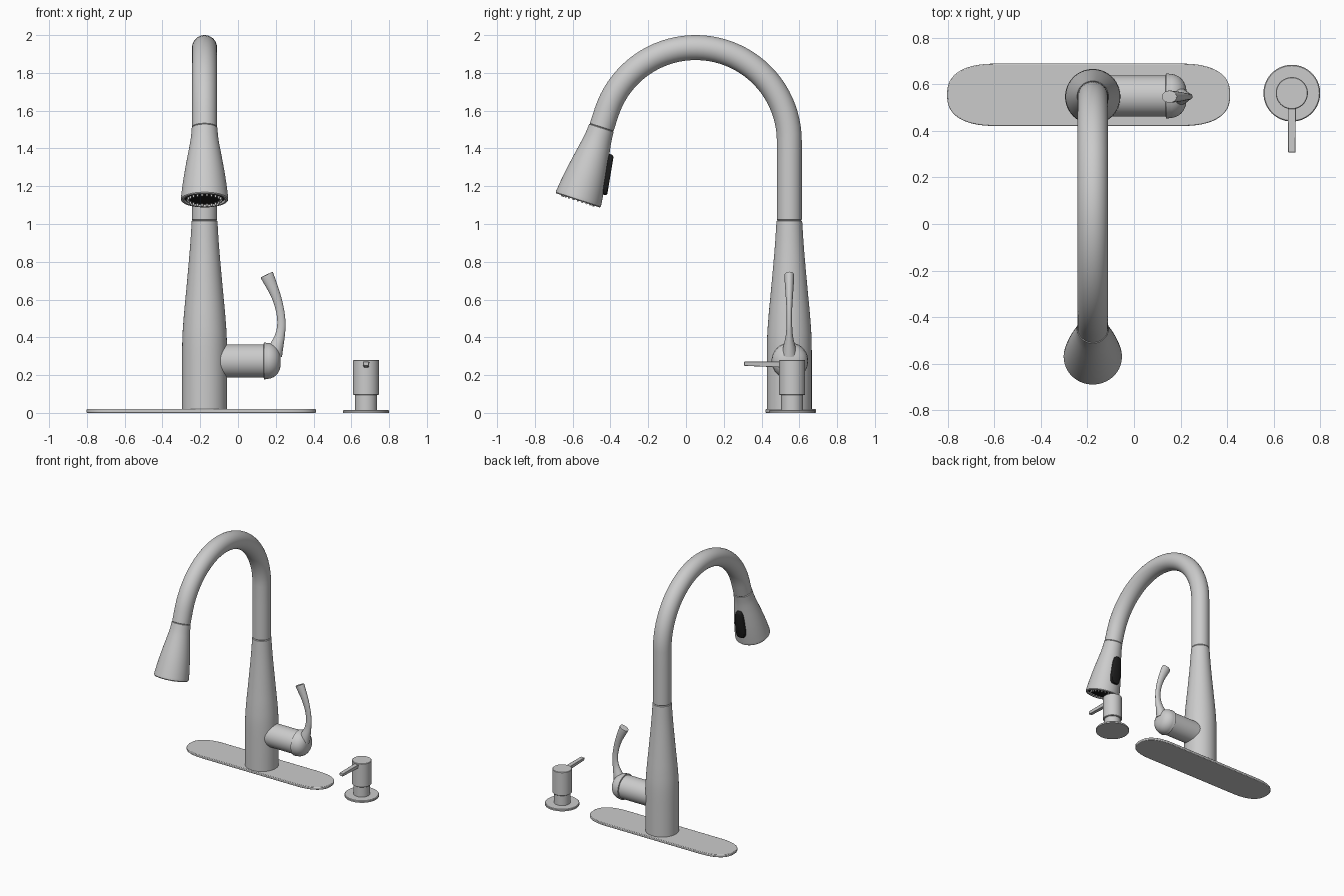
import bpy, bmesh, math
from mathutils import Vector, Matrix

if "Cube" in bpy.data.objects:
    bpy.data.objects.remove(bpy.data.objects["Cube"])


def material(name, c):
    m = bpy.data.materials.new(name)
    m.diffuse_color = (c, c, c, 1)
    m.use_nodes = True
    m.node_tree.nodes["Principled BSDF"].inputs["Base Color"].default_value = m.diffuse_color
    return m


STEEL = material("brushed_steel", 0.6)
BLACK = material("black_rubber", 0.012)


def finish(name, bm, mat, matrix=None, bevel=0):
    bmesh.ops.recalc_face_normals(bm, faces=bm.faces)
    me = bpy.data.meshes.new(name)
    bm.to_mesh(me)
    bm.free()
    if matrix:
        me.transform(matrix)
    me.materials.append(mat)
    ob = bpy.data.objects.new(name, me)
    bpy.context.collection.objects.link(ob)
    if bevel:
        b = ob.modifiers.new("bevel", 'BEVEL')
        b.width, b.segments, b.limit_method = bevel, 2, 'ANGLE'
    bpy.ops.object.select_all(action='DESELECT')
    ob.select_set(True)
    bpy.context.view_layer.objects.active = ob
    bpy.ops.object.shade_smooth_by_angle(angle=math.radians(35))
    return ob


def skin(name, rings, mat, matrix=None, bevel=0):
    """Join equal rings of points into a closed, capped surface."""
    bm = bmesh.new()
    vs = [[bm.verts.new(p) for p in r] for r in rings]
    n = len(vs[0])
    for a, b in zip(vs, vs[1:]):
        for i in range(n):
            j = (i + 1) % n
            bm.faces.new((a[i], a[j], b[j], b[i]))
    bm.faces.new(vs[0][::-1])
    bm.faces.new(vs[-1])
    return finish(name, bm, mat, matrix, bevel)


def lathe(name, profile, mat, matrix, n=64):
    rings = [[(r * math.cos(2 * math.pi * i / n), r * math.sin(2 * math.pi * i / n), z)
              for i in range(n)] for r, z in profile]
    return skin(name, rings, mat, matrix)


def sweep(name, pts, sizes, side, mat, n=40):
    """Elliptical section along a flat path; sizes = (across path plane, along side)."""
    rings = []
    for k, p in enumerate(pts):
        t = (pts[min(k + 1, len(pts) - 1)] - pts[max(k - 1, 0)]).normalized()
        u = t.cross(side)
        a, b = sizes[k]
        rings.append([p + u * a * math.cos(2 * math.pi * i / n)
                      + side * b * math.sin(2 * math.pi * i / n) for i in range(n)])
    return skin(name, rings, mat)


def smooth(rows, steps=6):
    """Catmull-Rom interpolation through rows of numbers."""
    v = [Vector(r) for r in rows]
    out = []
    for i in range(len(v) - 1):
        p0, p1, p2, p3 = v[max(i - 1, 0)], v[i], v[i + 1], v[min(i + 2, len(v) - 1)]
        for s in range(steps):
            t = s / steps
            out.append(0.5 * (2 * p1 + (p2 - p0) * t + (2 * p0 - 5 * p1 + 4 * p2 - p3) * t * t
                              + (3 * p1 - p0 - 3 * p2 + p3) * t ** 3))
    return out + [v[-1]]


def spow(v, e):
    return math.copysign(abs(v) ** e, v)


X0, Y0 = -0.177, 0.547

# deck plate with blunt rounded ends
outline = []
for i in range(96):
    a = 2 * math.pi * (i + 0.5) / 96
    c, s = math.cos(a), math.sin(a)
    outline.append((-0.195 + math.copysign(0.388, c) + 0.22 * spow(c, 0.8),
                    0.555 + 0.134 * spow(s, 0.8)))
skin("deck_plate", [[(x, y, z) for x, y in outline] for z in (0, 0.02)], STEEL, bevel=0.004)

# tapered body
body = smooth([(0.119, 0.018), (0.119, 0.2), (0.118, 0.38), (0.111, 0.5), (0.099, 0.63),
               (0.087, 0.76), (0.076, 0.89), (0.068, 1.015)])
lathe("body", [tuple(p) for p in body] + [(0.064, 1.019)], STEEL,
      Matrix.Translation((X0, Y0, 0)))

# gooseneck tube
tilt = math.radians(18)
path = [Vector((X0, Y0, z)) for z in (1.0, 1.019, 1.023, 1.15, 1.3)]
sizes = [(0.06, 0.06), (0.062, 0.062)] + [(0.066, 0.066)] * 3
for i in range(41):
    a = (math.pi - tilt) * i / 40
    path.append(Vector((X0, 0.051 + 0.496 * math.cos(a), 1.438 + 0.496 * math.sin(a))))
    sizes.append((0.066, 0.066))
axis = Vector((0, -math.sin(tilt), -math.cos(tilt)))
joint = path[-1] + axis * 0.085
path += [joint - axis * 0.003, joint + axis * 0.002]
sizes += [(0.066, 0.066), (0.062, 0.062)]
sweep("gooseneck", path, sizes, Vector((1, 0, 0)), STEEL)

# spray head, hollow at the bottom; local z runs down the head, local -y faces the body
xa = Vector((1, 0, 0))
ya = axis.cross(xa)
HEAD = Matrix((xa, ya, axis)).transposed().to_4x4()
HEAD.translation = joint
shell = [(0.068, 0.003), (0.073, 0.06), (0.083, 0.12), (0.096, 0.19), (0.108, 0.26),
         (0.118, 0.33), (0.125, 0.39)]
lathe("spray_head", [(0.063, 0)] + [tuple(p) for p in smooth(shell, 4)]
      + [(0.125, 0.4), (0.121, 0.405), (0.11, 0.405), (0.107, 0.385)], STEEL, HEAD)
lathe("spray_face", [(0.107, 0.38), (0.107, 0.394), (0.1, 0.397)], BLACK, HEAD)

# ring of spray nubs
for i in range(22):
    a = 2 * math.pi * i / 22
    lathe("spray_nub", [(0.006, 0.39), (0.006, 0.408), (0.004, 0.411)], STEEL,
          HEAD @ Matrix.Translation((0.089 * math.cos(a), 0.089 * math.sin(a), 0)), 10)

# spray button, wider toward the bottom
rings = []
for lift, k in ((-0.03, 1), (0.012, 1), (0.018, 0.93), (0.021, 0.8)):
    ring = []
    for i in range(40):
        a = 2 * math.pi * i / 40
        w, h = spow(math.cos(a), 0.55) * k, spow(math.sin(a), 0.55) * (1 + k) / 2
        t = 0.227 + 0.107 * h
        ring.append(((0.036 + 0.006 * h) * w, -(0.102 + 0.016 * h + lift), t))
    rings.append(ring)
skin("spray_button", rings, BLACK, HEAD)

# handle hub and domed cap, turned along x
HUB = Matrix.Translation((0, 0.55, 0.275)) @ Matrix.Rotation(math.pi / 2, 4, 'Y')
lathe("handle_hub", [(0.088, -0.15), (0.088, 0.142)], STEEL, HUB)
dome = [(0.09 * math.cos(a) ** 0.8 + 0.005, 0.152 + 0.074 * math.sin(a))
        for a in (math.pi / 2 * i / 14 for i in range(14))]
lathe("handle_cap", [(0.09, 0.136), (0.097, 0.138), (0.097, 0.146)] + dome + [(0.003, 0.226)],
      STEEL, HUB)

# curved lever: x, z, half depth in x, half width in y
lever = smooth([(0.19, 0.31, 0.045, 0.04), (0.205, 0.355, 0.036, 0.031),
                (0.222, 0.41, 0.026, 0.019), (0.23, 0.47, 0.022, 0.015),
                (0.222, 0.545, 0.022, 0.015), (0.197, 0.63, 0.026, 0.02),
                (0.156, 0.722, 0.035, 0.026), (0.153, 0.729, 0.032, 0.023)])
sweep("handle_lever", [Vector((p[0], 0.547, p[1])) for p in lever],
      [(p[2], p[3]) for p in lever], Vector((0, 1, 0)), STEEL, 32)

# soap dispenser: flange, stem, pump head and spout
SOAP = Matrix.Translation((0.678, 0.562, 0))
lathe("soap_flange", [(0.122, 0), (0.122, 0.011), (0.118, 0.015)], STEEL, SOAP)
lathe("soap_stem", [(0.058, 0.012), (0.058, 0.1)], STEEL, SOAP)
lathe("soap_pump_head", [(0.066, 0.095), (0.069, 0.098), (0.069, 0.277), (0.066, 0.28)],
      STEEL, SOAP)
skin("soap_spout", [[(0.678 + w * sx, y, z) for sx, z in
                     ((-1, top), (1, top), (0.8, low), (-0.8, low))]
                    for y, w, top, low in ((0.53, 0.018, 0.271, 0.24),
                                           (0.307, 0.016, 0.271, 0.249))],
     STEEL, bevel=0.003)
